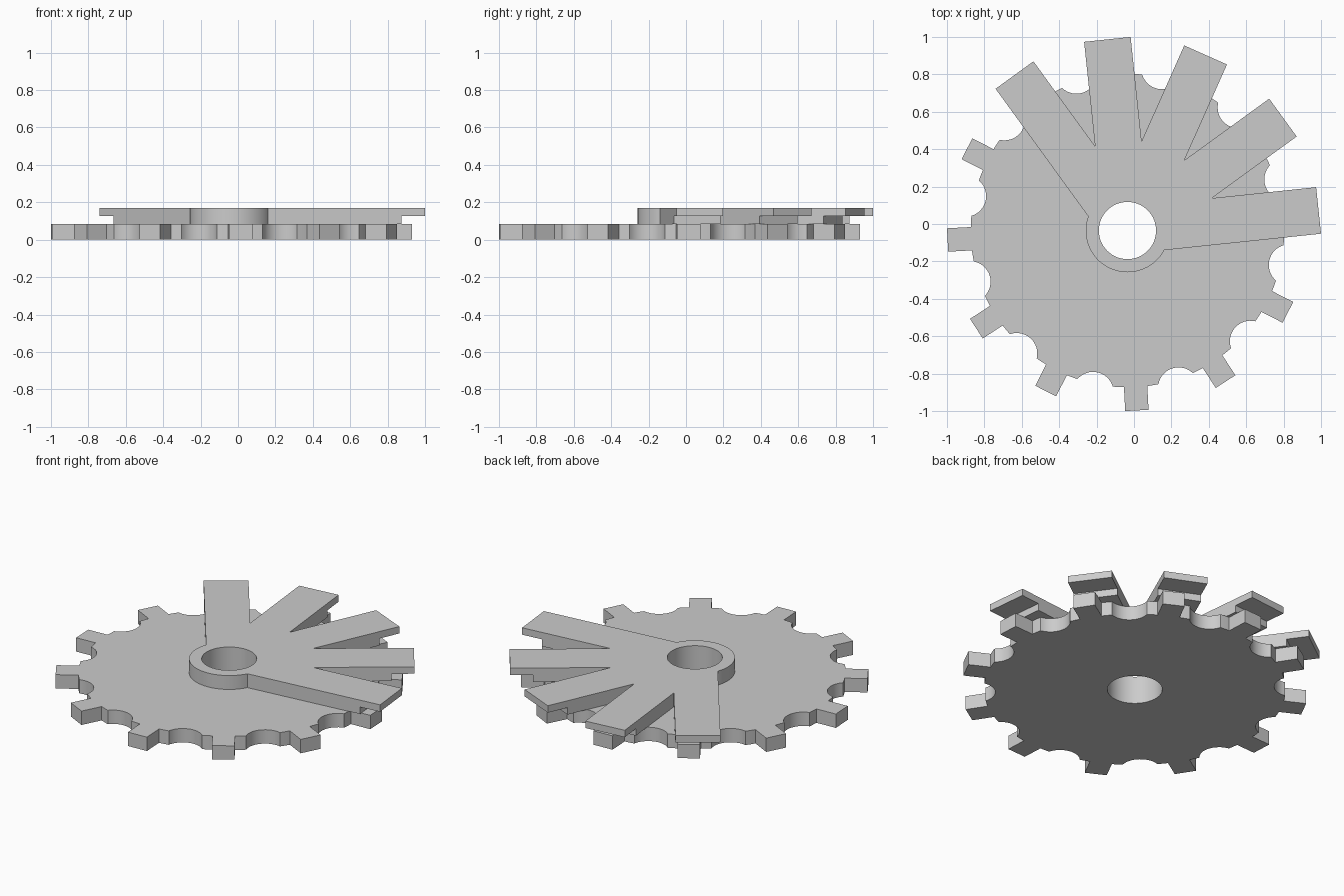
import bpy, bmesh
from math import radians, degrees, sin, cos, acos, asin, sqrt, pi
from mathutils import Vector, Matrix

cube = bpy.data.objects.get("Cube")
if cube:
    bpy.data.objects.remove(cube)

grey = bpy.data.materials.new("plain grey")
grey.use_nodes = True
GREY = (0.6, 0.6, 0.6, 1)
grey.diffuse_color = GREY
grey.node_tree.nodes["Principled BSDF"].inputs["Base Color"].default_value = GREY

CENTRE = Vector((-0.035, -0.035, 0))
HOLE, HUB = 0.153, 0.223


def arc(radius, start, end, steps, centre=(0, 0)):
    """Points on an arc, angles in degrees."""
    angles = [radians(start + (end - start) * i / steps) for i in range(steps + 1)]
    return [Vector((centre[0] + radius * cos(a), centre[1] + radius * sin(a))) for a in angles]


def turn(points, angle):
    rot = Matrix.Rotation(radians(angle), 2)
    return [rot @ Vector(p) for p in points]


def layer(name, outline, z0, z1):
    """Extrude an outline with the round centre hole."""
    bm = bmesh.new()
    for loop in (outline, arc(HOLE, 0, 360, 64)[:-1]):
        verts = [bm.verts.new((p.x, p.y, z0)) for p in loop]
        for i, v in enumerate(verts):
            bm.edges.new((v, verts[(i + 1) % len(verts)]))
    bmesh.ops.triangle_fill(bm, use_beauty=True, edges=bm.edges[:])
    result = bmesh.ops.extrude_face_region(bm, geom=bm.faces[:])
    top = [g for g in result["geom"] if isinstance(g, bmesh.types.BMVert)]
    bmesh.ops.translate(bm, verts=top, vec=(0, 0, z1 - z0))
    bmesh.ops.recalc_face_normals(bm, faces=bm.faces[:])
    mesh = bpy.data.meshes.new(name)
    bm.to_mesh(mesh)
    bm.free()
    mesh.materials.append(grey)
    obj = bpy.data.objects.new(name, mesh)
    obj.location = CENTRE
    bpy.context.collection.objects.link(obj)
    bpy.ops.object.select_all(action="DESELECT")
    obj.select_set(True)
    bpy.context.view_layer.objects.active = obj
    bpy.ops.object.shade_smooth_by_angle(angle=radians(30))


# Toothed plate: twelve square teeth with a round scallop between each pair
BODY, TIP, HALF = 0.838, 0.963, 0.0625
SCOOP, SCOOP_AT = 0.11, 0.885
base = sqrt(BODY ** 2 - HALF ** 2)
tooth_edge = degrees(asin(HALF / BODY))
# Angle at which the scallop circle crosses the body circle
rim = degrees(acos((BODY ** 2 + SCOOP_AT ** 2 - SCOOP ** 2) / (2 * BODY * SCOOP_AT)))
px, py = BODY * cos(radians(rim)), BODY * sin(radians(rim))
sweep = degrees(acos((SCOOP_AT - px) / SCOOP))

sector = [Vector((base, -HALF)), Vector((TIP, -HALF)), Vector((TIP, HALF))]
sector += arc(BODY, tooth_edge, 15 - rim, 4)[:-1]
sector += turn(arc(SCOOP, 180 + sweep, 180 - sweep, 16, (SCOOP_AT, 0)), 15)
sector += arc(BODY, 15 + rim, 30 - tooth_edge, 4)[1:-1]
plate = [p for k in range(12) for p in turn(sector, 3 + 30 * k)]
layer("toothed_plate", plate, 0, 0.085)


# Fan of five straight blades joined to a round hub
def fan(length, half=0.125, count=5, first=6, step=30):
    points = []
    valley = half / sin(radians(step / 2))
    for k in range(count):
        blade = [Vector((length, -half)), Vector((length, half))]
        if k < count - 1:
            blade += turn([(valley, 0)], step / 2)
        points += turn(blade, first + step * k)
    join = degrees(asin(half / HUB))
    last = first + step * (count - 1)
    return points + arc(HUB, last + join, 360 + first - join, 36)


layer("lower_fan", fan(0.9), 0.085, 0.1275)
layer("upper_fan", fan(1.0275), 0.1275, 0.17)
